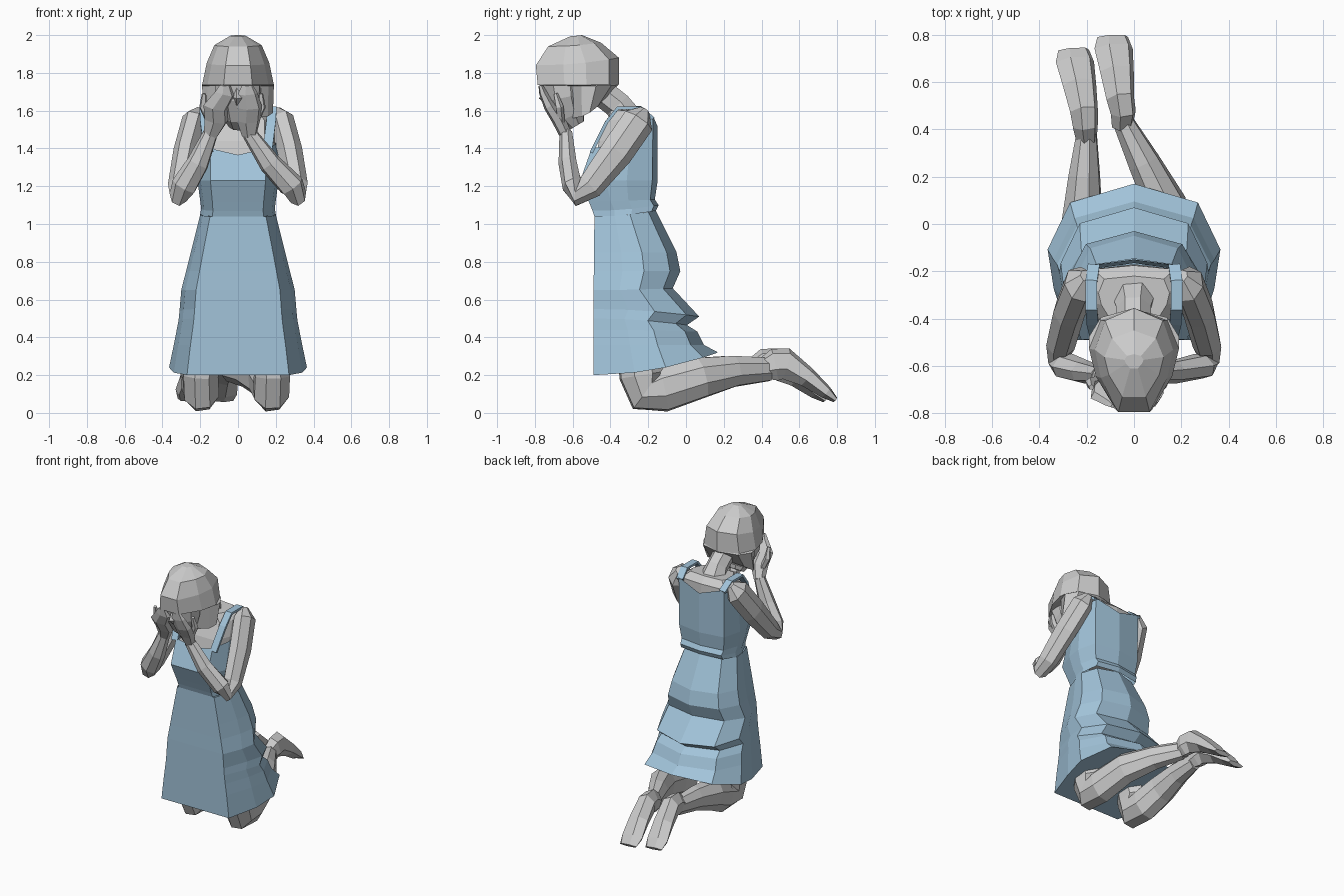
import bpy, bmesh, math
from mathutils import Vector

blue = bpy.data.materials.new("blue_cloth")
blue.diffuse_color = (0.36, 0.55, 0.70, 1)

# Half-outlines (u = share of half width, v = front to back)
SKIRT = [(0, 0), (.74, 0), (.93, .33), (1, .58), (.74, .88), (0, 1)]
BODY = [(0, 0), (.68, 0), (.92, .33), (1, .6), (.84, .93), (0, 1)]
HEAD = [(.4, 0), (.85, .33), (1, .6), (.74, .88), (0, 1)]


def mirror_outline(half):
    return half + [(-u, v) for u, v in reversed(half) if u > 0]


def skin(name, rings, mat=None, cap=(True, True)):
    """Flat-shaded surface through equal-length rings of points."""
    bm = bmesh.new()
    rows = [[bm.verts.new(p) for p in r] for r in rings]
    n = len(rows[0])
    for a, b in zip(rows, rows[1:]):
        for i in range(n):
            j = (i + 1) % n
            bm.faces.new((a[i], a[j], b[j], b[i]))
    if cap[0]:
        bm.faces.new(rows[0][::-1])
    if cap[1]:
        bm.faces.new(rows[-1])
    bmesh.ops.recalc_face_normals(bm, faces=bm.faces)
    me = bpy.data.meshes.new(name)
    bm.to_mesh(me)
    bm.free()
    ob = bpy.data.objects.new(name, me)
    bpy.context.collection.objects.link(ob)
    if mat:
        me.materials.append(mat)
    return ob


def stack(name, half, levels, mat=None, cap=(True, True), dip=0):
    """Levels: (front z, back z, half width, front y, back y)."""
    outline = mirror_outline(half)
    rings = []
    for k, (zf, zb, hw, yf, yb) in enumerate(levels):
        d = dip if k == len(levels) - 1 else 0
        rings.append([(u * hw, yf + (yb - yf) * v,
                       zf + (zb - zf) * v * v - (d * (.4 + .6 * v) if u == 0 else 0))
                      for u, v in outline])
    return skin(name, rings, mat, cap)


def tube(name, path, sides=7, mat=None, turn=0.3):
    """Path: (x, y, z, half width, half thickness)."""
    pts = [Vector(p[:3]) for p in path]
    rings = []
    for i, p in enumerate(path):
        t = Vector((0, 0, 0))
        if i > 0:
            t += (pts[i] - pts[i - 1]).normalized()
        if i < len(pts) - 1:
            t += (pts[i + 1] - pts[i]).normalized()
        t.normalize()
        side = Vector((1, 0, 0))
        side = (side - t * side.dot(t)).normalized()
        up = t.cross(side)
        ring = []
        for k in range(sides):
            a = 2 * math.pi * k / sides + turn
            ring.append(pts[i] + side * (math.cos(a) * p[3]) + up * (math.sin(a) * p[4]))
        rings.append(ring)
    return skin(name, rings, mat)


# Skirt with a closed underside and folds at the back
stack("skirt", SKIRT, [
    (.20, .32, .365, -.49, .17),
    (.36, .36, .34, -.49, .095),
    (.44, .43, .325, -.49, .06),
    (.50, .465, .315, -.49, .005),
    (.55, .51, .31, -.49, .07),
    (.65, .66, .30, -.49, -.07),
    (.75, .75, .275, -.488, -.03),
    (.85, .85, .25, -.487, -.05),
    (1.04, 1.07, .20, -.485, -.16)], blue, (True, False))

# Bodice with scooped neckline
stack("bodice", BODY, [
    (1.04, 1.07, .20, -.485, -.16),
    (1.07, 1.10, .195, -.495, -.145),
    (1.12, 1.13, .20, -.515, -.165),
    (1.23, 1.23, .215, -.56, -.15),
    (1.40, 1.60, .215, -.50, -.15)], blue, (False, False), dip=.085)

# Upper body and neck
stack("torso", BODY, [
    (1.25, 1.25, .19, -.50, -.18),
    (1.44, 1.49, .205, -.46, -.17),
    (1.55, 1.57, .205, -.41, -.175),
    (1.60, 1.61, .15, -.40, -.22)])
tube("neck", [(0, -.30, 1.54, .10, .09), (0, -.36, 1.63, .075, .075),
              (0, -.50, 1.74, .075, .075)])

# Hair and face
stack("hair", HEAD, [
    (1.56, 1.64, .185, -.60, -.45),
    (1.73, 1.735, .19, -.65, -.36),
    (1.735, 1.74, .19, -.785, -.355),
    (1.84, 1.88, .165, -.795, -.355),
    (1.94, 1.96, .125, -.73, -.45),
    (1.995, 2.0, .04, -.61, -.55)])
tube("face", [(0, -.58, 1.52, .05, .05), (0, -.61, 1.57, .085, .08),
              (0, -.64, 1.67, .125, .11), (0, -.65, 1.76, .13, .12)], 8)
tube("nose", [(0, -.72, 1.75, .02, .02), (0, -.75, 1.67, .03, .03), (0, -.72, 1.64, .02, .02)], 4)

# Arms, hands, straps and legs; the two sides differ slightly in pose
for s, label, wrist, tip, knee, calf, ankle, toe, fy in (
        (1, "right", .06, .05, .175, .135, -.05, -.09, 0),
        (-1, "left", .145, .07, .195, .22, .20, .255, -.055)):
    hand = wrist * .6 + tip * .4
    tube(label + "_arm", [
        (s * .20, -.22, 1.60, .03, .03),
        (s * .23, -.255, 1.545, .068, .09),
        (s * .275, -.37, 1.38, .068, .09),
        (s * .31, -.51, 1.20, .062, .072),
        (s * .315, -.575, 1.15, .05, .055),
        (s * .285, -.60, 1.20, .07, .055),
        (s * (wrist * .5 + .14), -.625, 1.32, .06, .05),
        (s * wrist, -.635, 1.48, .04, .035)])
    tube(label + "_hand", [
        (s * wrist, -.635, 1.47, .04, .034),
        (s * hand, -.675, 1.55, .065, .036),
        (s * (hand + .005), -.72, 1.62, .068, .032),
        (s * tip, -.755, 1.69, .055, .022),
        (s * tip, -.77, 1.735, .03, .012)], 6)
    tube(label + "_thumb", [
        (s * (hand + .03), -.66, 1.53, .02, .02),
        (s * (hand + .07), -.67, 1.62, .022, .022),
        (s * (hand + .065), -.69, 1.69, .012, .012)], 5)
    tube(label + "_strap", [
        (s * .155, -.50, 1.38, .035, .012),
        (s * .175, -.42, 1.54, .035, .012),
        (s * .18, -.36, 1.615, .035, .012),
        (s * .18, -.24, 1.615, .035, .012),
        (s * .17, -.175, 1.56, .035, .012)], 4, blue, math.pi / 4)
    tube(label + "_leg", [
        (s * .17, -.25, .36, .095, .11),
        (s * (knee + .005), -.235, .20, .10, .125),
        (s * knee, -.215, .115, .10, .12),
        (s * knee, -.12, .125, .095, .125),
        (s * calf, .08 + fy, .185, .09, .112),
        (s * (calf * .5 + ankle * .5), .26 + fy, .22, .07, .085),
        (s * ankle, .44 + fy, .23, .045, .065)], 8)
    # Foot with the sole turned up
    tube(label + "_foot", [
        (s * ankle, .41 + fy, .235, .045, .058),
        (s * (ankle + .005), .47 + fy, .255, .055, .088),
        (s * (ankle * .8 + toe * .2), .53 + fy, .26, .062, .085),
        (s * (ankle * .45 + toe * .55), .64 + fy, .19, .075, .055),
        (s * (ankle * .1 + toe * .9), .74 + fy, .11, .085, .036),
        (s * toe, .79 + fy, .07, .068, .016)], 6)
